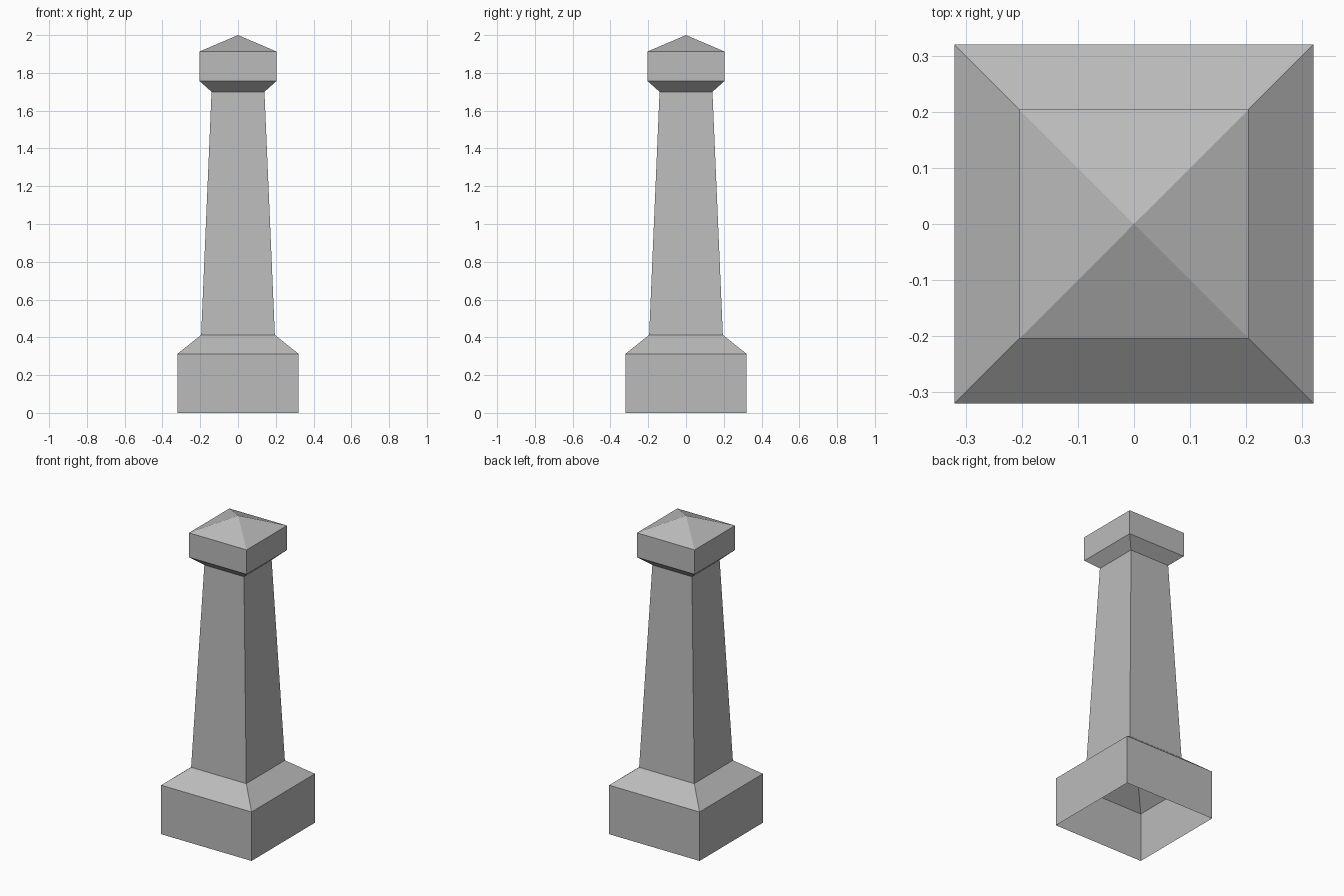
import bpy
import bmesh

cube = bpy.data.objects.get("Cube")
if cube:
    bpy.data.objects.remove(cube, do_unlink=True)

stone = bpy.data.materials.new("grey_stone")
stone.use_nodes = True
GREY = (0.5, 0.5, 0.5, 1.0)
stone.diffuse_color = GREY
stone.node_tree.nodes["Principled BSDF"].inputs["Base Color"].default_value = GREY


def square_shell(name, profile):
    """Open square shell through (half width, height) rings; zero width makes an apex."""
    bm = bmesh.new()
    previous = None
    for half, z in profile:
        if half == 0:
            ring = [bm.verts.new((0, 0, z))] * 4
        else:
            ring = [bm.verts.new((sx * half, sy * half, z))
                    for sx, sy in ((-1, -1), (1, -1), (1, 1), (-1, 1))]
        if previous:
            for i in range(4):
                j = (i + 1) % 4
                corners = [previous[i], previous[j], ring[j], ring[i]]
                bm.faces.new(list(dict.fromkeys(corners)))
        previous = ring
    mesh = bpy.data.meshes.new(name)
    bm.to_mesh(mesh)
    bm.free()
    mesh.materials.append(stone)
    obj = bpy.data.objects.new(name, mesh)
    bpy.context.collection.objects.link(obj)
    return obj


# Hollow plinth, open underneath, with sloped shoulders
square_shell("plinth", [(0.32, 0), (0.32, 0.313), (0.195, 0.413)])
# Tapered shaft
square_shell("shaft", [(0.195, 0.413), (0.14, 1.7)])
# Flared cap with a pyramid top
square_shell("cap", [(0.14, 1.7), (0.204, 1.757), (0.204, 1.913), (0, 2)])
